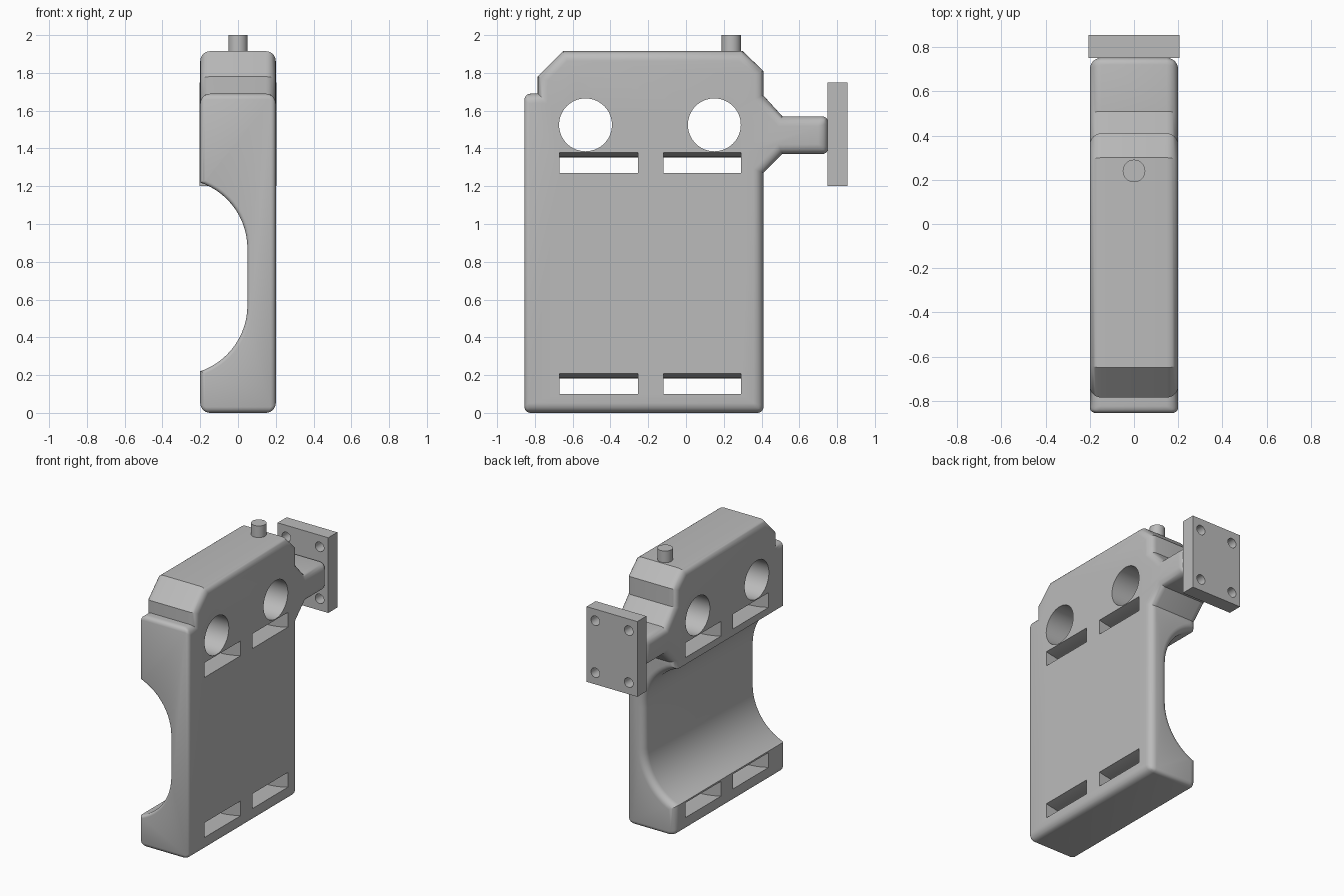
import bpy, bmesh, math
from mathutils import Vector

old = bpy.data.objects.get("Cube")
if old:
    bpy.data.objects.remove(old, do_unlink=True)

grey = bpy.data.materials.new("plain grey")
grey.use_nodes = True
grey.diffuse_color = (0.5, 0.5, 0.5, 1)
grey.node_tree.nodes["Principled BSDF"].inputs["Base Color"].default_value = (0.5, 0.5, 0.5, 1)


def loft(name, rings):
    """Skin equal-length rings of points and cap both ends."""
    bm = bmesh.new()
    rows = [[bm.verts.new(p) for p in ring] for ring in rings]
    n = len(rows[0])
    for a, b in zip(rows, rows[1:]):
        for i in range(n):
            j = (i + 1) % n
            bm.faces.new((a[i], a[j], b[j], b[i]))
    bm.faces.new(rows[0])
    bm.faces.new(rows[-1])
    bmesh.ops.recalc_face_normals(bm, faces=bm.faces)
    mesh = bpy.data.meshes.new(name)
    bm.to_mesh(mesh)
    bm.free()
    mesh.materials.append(grey)
    obj = bpy.data.objects.new(name, mesh)
    bpy.context.collection.objects.link(obj)
    return obj


def cylinder(name, centre, axis, radius, length, sides=48):
    axis = Vector(axis)
    u = axis.orthogonal().normalized()
    v = axis.cross(u)
    angles = [2 * math.pi * i / sides for i in range(sides)]
    return loft(name, [[Vector(centre) + axis * s * length / 2
                        + radius * (u * math.cos(a) + v * math.sin(a)) for a in angles]
                       for s in (-1, 1)])


def activate(obj):
    bpy.ops.object.select_all(action='DESELECT')
    obj.select_set(True)
    bpy.context.view_layer.objects.active = obj


def cut(obj, cutters):
    for c in cutters:
        c.hide_render = True
        mod = obj.modifiers.new("cut", 'BOOLEAN')
        mod.operation = 'DIFFERENCE'
        mod.solver = 'EXACT'
        mod.object = c
        activate(obj)
        bpy.ops.object.modifier_apply(modifier=mod.name)
        bpy.data.objects.remove(c, do_unlink=True)


def smooth(obj):
    activate(obj)
    bpy.ops.object.shade_smooth_by_angle(angle=math.radians(32))


# Body and arm: one side profile (y, z), extruded across x
HALF, FRONT, BACK, ARM_END = 0.2, -0.855, 0.41, 0.752
profile = [(FRONT, 0), (BACK, 0), (BACK, 1.27), (0.51, 1.37), (ARM_END, 1.37),
           (ARM_END, 1.57), (0.51, 1.57), (BACK, 1.68), (BACK, 1.81), (0.3, 1.915),
           (-0.65, 1.915), (-0.785, 1.78), (-0.785, 1.69), (FRONT, 1.69)]
body = loft("body", [[(x, y, z) for y, z in profile] for x in (-HALF, HALF)])

# Rounded edges: the outline on both sides, plus a few corners across x
bm = bmesh.new()
bm.from_mesh(body.data)
weight = bm.edges.layers.float.new("bevel_weight_edge")
for e in bm.edges:
    a, b = (v.co for v in e.verts)
    on_front = abs(a.y - FRONT) < 0.01 and abs(b.y - FRONT) < 0.01
    if abs(a.x - b.x) < 0.01:
        e[weight] = 0.5 if on_front else 1.0
    elif on_front or a.z < 0.01 or abs(a.y - ARM_END) < 0.01:
        e[weight] = 0.6
bm.to_mesh(body.data)
bm.free()
bevel = body.modifiers.new("rounding", 'BEVEL')
bevel.limit_method = 'WEIGHT'
bevel.width = 0.052
bevel.segments = 6
bevel.use_clamp_overlap = False
activate(body)
bpy.ops.object.modifier_apply(modifier=bevel.name)


# Hand recess on the -x side, with lips that flare at each end
def recess_ring(y, flare):
    radius, cx, low, high = 0.37 + flare, -0.32, 0.57, 0.87
    pts = []
    for z, start in ((low, -90), (high, 0)):
        for i in range(17):
            t = math.radians(start + 90 * i / 16)
            pts.append((cx + radius * math.cos(t), y, z + radius * math.sin(t)))
    return pts


def lip(y, size, side):
    steps = [math.pi / 2 * i / 6 for i in range(7)]
    return [recess_ring(y + side * size * (math.sin(t) - 1), size * (1 - math.cos(t)))
            for t in steps]


rings = [recess_ring(FRONT - 0.1, 0.02)] + lip(FRONT, 0.02, -1)[::-1]
rings += lip(BACK, 0.05, 1) + [recess_ring(BACK + 0.1, 0.05)]
recess = loft("recess_cutter", rings)


# Strap slots, sagging slightly toward the middle
def slot(y0, y1, z0, z1):
    rings = []
    for i in range(17):
        x = -0.24 + 0.48 * i / 16
        sag = 0.025 * (1 - (x / HALF) ** 2)
        rings.append([(x, y, z - sag) for y, z in ((y0, z0), (y1, z0), (y1, z1), (y0, z1))])
    return loft("slot_cutter", rings)


cutters = [recess]
for y0, y1 in ((-0.67, -0.255), (-0.12, 0.29)):
    for z0 in (0.1, 1.27):
        cutters.append(slot(y0, y1, z0, z0 + 0.108))
for y in (-0.532, 0.15):
    cutters.append(cylinder("hole_cutter", (0, y, 1.525), (1, 0, 0), 0.14, 1, 64))
cut(body, cutters)
smooth(body)

# Mounting plate with four screw holes
plate = loft("mounting_plate", [[(x, y, z) for x, z in
                                 ((-0.205, 1.2), (0.205, 1.2), (0.205, 1.75), (-0.205, 1.75))]
                                for y in (0.75, 0.855)])
cut(plate, [cylinder("screw_cutter", (sx * 0.135, 0.8, 1.475 + sz * 0.19), (0, 1, 0), 0.035, 0.3, 32)
            for sx in (-1, 1) for sz in (-1, 1)])
smooth(plate)

# Top button
smooth(cylinder("top_button", (0, 0.24, 1.94), (0, 0, 1), 0.051, 0.12))
